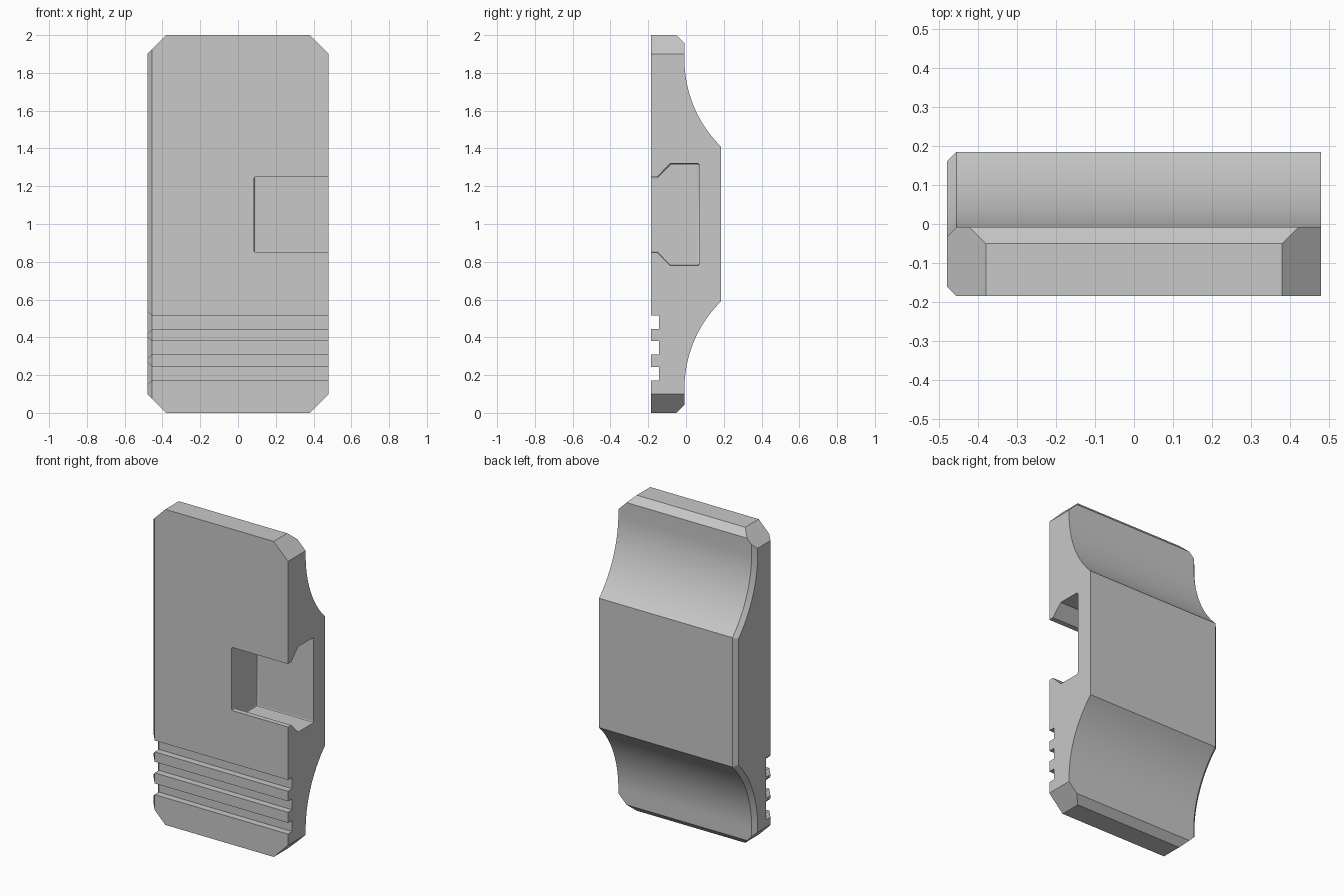
import bpy, bmesh, math
from mathutils import Vector

if "Cube" in bpy.data.objects:
    bpy.data.objects.remove(bpy.data.objects["Cube"])

W, F, B, THIN = 0.48, -0.185, 0.185, -0.008   # half width, front, back, thin back
CH = 0.025                                    # chamfer of the closed side

grey = bpy.data.materials.new("light_grey")
grey.use_nodes = True
colour = (0.58, 0.58, 0.58, 1)
grey.diffuse_color = colour
grey.node_tree.nodes["Principled BSDF"].inputs["Base Color"].default_value = colour


def hollow(z_end, z_tangent, steps=20):
    """Concave arc from the raised back (z_end) to the thin back (z_tangent)."""
    d, h = z_tangent - z_end, B - THIN
    r = (d * d + h * h) / (2 * h)
    full = math.asin(abs(d) / r)
    pts = []
    for i in range(steps + 1):
        a = full * (1 - i / steps)
        pts.append((THIN + r - r * math.cos(a),
                    z_tangent - math.copysign(r * math.sin(a), d)))
    return pts


def inset(pts, d):
    """Mitred inward offset of a counter-clockwise outline."""
    out = []
    for i, p in enumerate(pts):
        p = Vector(p)
        a = (p - Vector(pts[i - 1])).normalized()
        b = (Vector(pts[(i + 1) % len(pts)]) - p).normalized()
        na, nb = Vector((-a.y, a.x)), Vector((-b.y, b.x))
        out.append(p + (na + nb) * d / (1 + na.dot(nb)))
    return out


def loft(bm, sections):
    """Skin (x, outline) sections lying in the side plane and cap both ends."""
    rings = [[bm.verts.new((x, y, z)) for y, z in pts] for x, pts in sections]
    for r, s in zip(rings, rings[1:]):
        for i in range(len(r)):
            bm.faces.new((r[i - 1], r[i], s[i], s[i - 1]))
    bm.faces.new(rings[0])
    bm.faces.new(rings[-1])
    bmesh.ops.recalc_face_normals(bm, faces=bm.faces)


def make(name, bm):
    me = bpy.data.meshes.new(name)
    bm.to_mesh(me)
    bm.free()
    me.materials.append(grey)
    ob = bpy.data.objects.new(name, me)
    bpy.context.collection.objects.link(ob)
    return ob


# Side outline: bottom, back with two hollows, top, front with grip grooves
outline = [(F, 0), (-0.05, 0), (THIN, 0.042)]
outline += hollow(0.59, 0.13)[::-1] + hollow(1.41, 1.87)
outline += [(THIN, 1.958), (-0.05, 2), (F, 2)]
for top, bottom in ((0.515, 0.443), (0.38, 0.31), (0.243, 0.172)):
    outline += [(F, top), (F + 0.042, top), (F + 0.042, bottom), (F, bottom)]

# Body, chamfered all round the closed side
bm = bmesh.new()
loft(bm, [(W, outline), (CH - W, outline), (-W, inset(outline, CH))])

# Cut off the four corners
for sx in (-1, 1):
    for sz in (-1, 1):
        cut = bmesh.ops.bisect_plane(
            bm, geom=bm.verts[:] + bm.edges[:] + bm.faces[:], dist=1e-5,
            plane_co=(sx * W, 0, 1 + sz * 0.9), plane_no=(sx, 0, sz), clear_outer=True)
        edges = [e for e in bm.edges if e.is_boundary]
        bmesh.ops.holes_fill(bm, edges=edges, sides=0)
bmesh.ops.recalc_face_normals(bm, faces=bm.faces)
body = make("clip_body", bm)

# Undercut pocket, open to the front and one side
half = [(F - 0.1, 0.2), (-0.152, 0.2), (-0.083, 0.27), (0.07, 0.27)]
pocket = [(y, 1.05 - h) for y, h in half] + [(y, 1.05 + h) for y, h in half[::-1]]
bm = bmesh.new()
loft(bm, [(W + 0.1, pocket), (0.085, pocket)])
cutter = make("pocket_cutter", bm)
cutter.hide_render = True
bev = cutter.modifiers.new("soft_corners", "BEVEL")
bev.width, bev.segments, bev.limit_method = 0.008, 2, "ANGLE"
bev.angle_limit = math.radians(60)

boolean = body.modifiers.new("pocket", "BOOLEAN")
boolean.operation, boolean.object, boolean.solver = "DIFFERENCE", cutter, "EXACT"
bpy.ops.object.select_all(action="DESELECT")
bpy.context.view_layer.objects.active = body
body.select_set(True)
bpy.ops.object.modifier_apply(modifier="pocket")
bpy.data.objects.remove(cutter)
bpy.ops.object.shade_smooth_by_angle(angle=math.radians(20))
